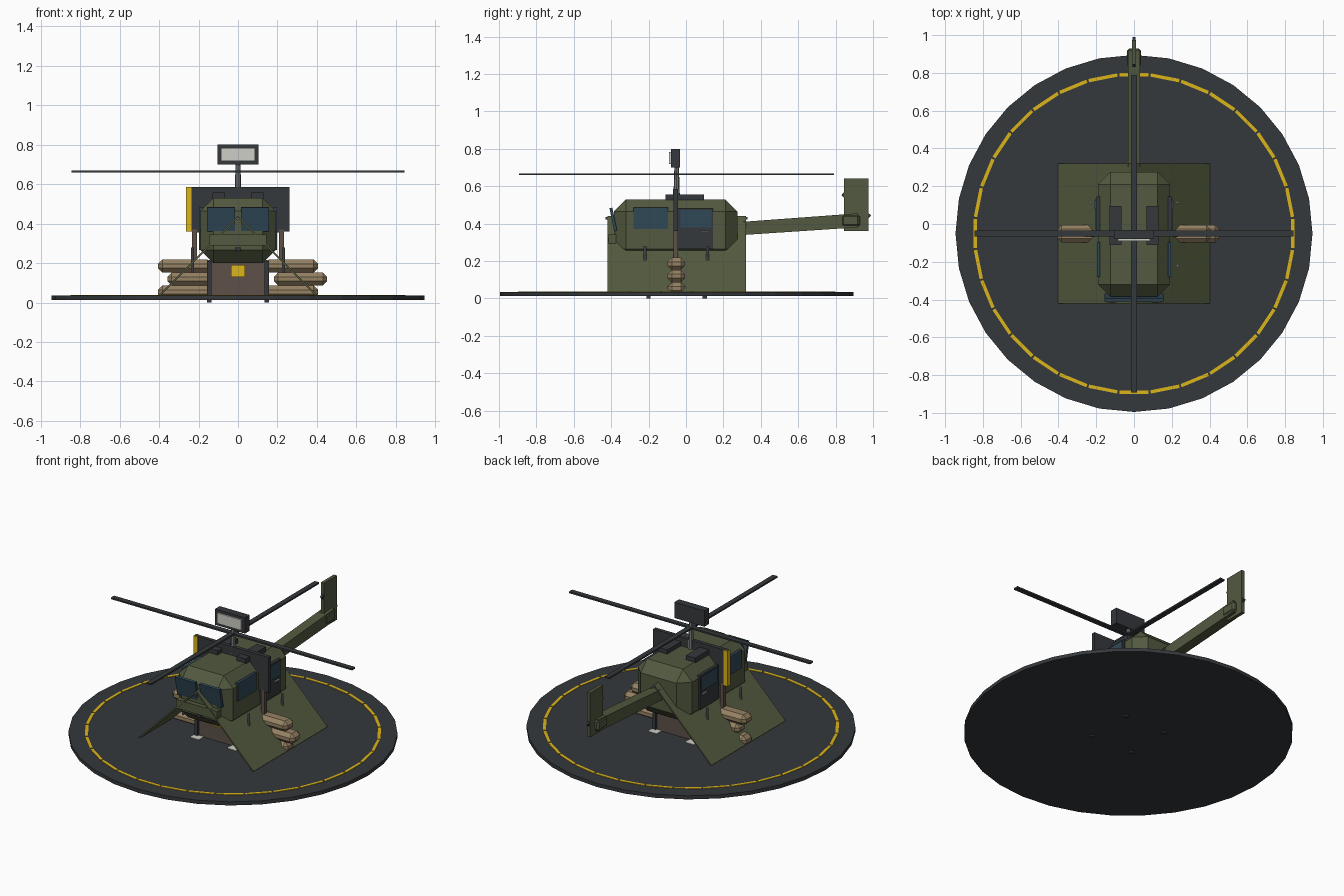
import bpy, bmesh, math
from mathutils import Matrix

if "Cube" in bpy.data.objects:
    bpy.data.objects.remove(bpy.data.objects["Cube"])

CY = -0.05  # y of the pad and rotor axis


def material(name, rgb):
    m = bpy.data.materials.new(name)
    m.diffuse_color = (*rgb, 1)
    m.use_nodes = True
    m.node_tree.nodes["Principled BSDF"].inputs["Base Color"].default_value = m.diffuse_color
    return m


GREEN = material("olive_paint", (0.085, 0.10, 0.05))
CLOTH = material("tarp_cloth", (0.09, 0.105, 0.05))
DARK = material("dark_metal", (0.035, 0.04, 0.045))
STEEL = material("steel", (0.18, 0.19, 0.20))
GLASS = material("blue_glass", (0.03, 0.065, 0.095))
YELLOW = material("yellow_paint", (0.72, 0.46, 0.01))
WHITE = material("pale_paint", (0.62, 0.62, 0.57))
BROWN = material("brown_board", (0.11, 0.08, 0.065))
SAND = material("sand_cloth", (0.30, 0.22, 0.125))


def finish(name, bm, mat):
    bmesh.ops.recalc_face_normals(bm, faces=bm.faces)
    me = bpy.data.meshes.new(name)
    bm.to_mesh(me)
    bm.free()
    me.materials.append(mat)
    ob = bpy.data.objects.new(name, me)
    bpy.context.collection.objects.link(ob)
    return ob


def box(name, x, y, z, mat, bevel=0, rot=None):
    """Box from (min, max) ranges, with optional chamfer and rotation about its centre."""
    size = [b - a for a, b in (x, y, z)]
    mid = [(a + b) / 2 for a, b in (x, y, z)]
    bm = bmesh.new()
    bmesh.ops.create_cube(bm, size=1)
    bmesh.ops.scale(bm, vec=size, verts=bm.verts)
    if bevel:
        bmesh.ops.bevel(bm, geom=bm.edges[:], offset=bevel, segments=1, affect='EDGES')
    ob = finish(name, bm, mat)
    ob.location = mid
    if rot:
        ob.rotation_euler = rot
    return ob


def pole(name, x, y, z, r, mat, sides=8, r2=None, rot=None):
    bm = bmesh.new()
    bmesh.ops.create_cone(bm, cap_ends=True, segments=sides, radius1=r,
                          radius2=r if r2 is None else r2, depth=z[1] - z[0])
    ob = finish(name, bm, mat)
    ob.location = (x, y, (z[0] + z[1]) / 2)
    if rot:
        ob.rotation_euler = rot
    return ob


def prism(name, pts, lo, hi, mat, axis):
    """Closed profile extruded along x (profile is y,z) or y (profile is x,z)."""
    bm = bmesh.new()
    put = (lambda a, b, t: (t, a, b)) if axis == 'x' else (lambda a, b, t: (a, t, b))
    f = bm.faces.new([bm.verts.new(put(a, b, lo)) for a, b in pts])
    new = bmesh.ops.extrude_face_region(bm, geom=[f])['geom']
    bmesh.ops.translate(bm, verts=[v for v in new if isinstance(v, bmesh.types.BMVert)],
                        vec=put(0, 0, hi - lo))
    return finish(name, bm, mat)


def mirrored(x, s):
    return tuple(sorted((x[0] * s, x[1] * s)))


# Landing pad with dashed yellow ring and plain stripes
pole("landing_pad", 0, CY, (0.012, 0.035), 0.945, DARK, 32)
bm = bmesh.new()
for i in range(32):
    m = (Matrix.Translation((0, CY, 0.0355)) @ Matrix.Rotation(math.tau * i / 32, 4, 'Z')
         @ Matrix.Translation((0.84, 0, 0)) @ Matrix.Diagonal((0.018, 0.155, 0.005, 1)))
    bmesh.ops.create_cube(bm, size=1, matrix=m)
finish("pad_ring_dashes", bm, YELLOW)
for s in (-1, 1):
    box("pad_stripe", mirrored((0.1, 0.16), s), (CY - 0.2, CY + 0.2), (0.03, 0.038), WHITE)

# Base under the cabin
box("base_block", (-0.15, 0.15), (CY - 0.15, CY + 0.15), (0.02, 0.215), BROWN)
box("base_marker", (-0.035, 0.035), (CY - 0.158, CY - 0.145), (0.13, 0.19), YELLOW)
for s in (-1, 1):
    for t in (-1, 1):
        y = CY + t * 0.15
        box("base_post", mirrored((0.135, 0.157), s), (y - 0.011, y + 0.011), (0, 0.21), DARK)

# Tent tarp, ridge pole and stakes
prism("tent_tarp", [(-0.403, 0.025), (0, 0.428), (0.403, 0.025), (0.403, 0.037), (0, 0.44),
                    (-0.403, 0.037)], -0.42, 0.32, CLOTH, 'y')
pole("ridge_pole", 0, CY, (-0.38, 0.38), 0.007, STEEL, rot=(math.pi / 2, 0, 0)).location.z = 0.428
for s in (-1, 1):
    for y in (-0.22, 0.115):
        pole("tarp_stake", s * 0.23, y, (0.15, 0.28), 0.008, STEEL)

# Stacked sandbags, middle row shifted
for row, shift in enumerate((0, 0.047, 0)):
    z = 0.02 + row * 0.066
    for s in (-1, 1):
        c = s * 0.27 + shift
        box("sandbag", (c - 0.135, c + 0.135), (CY - 0.048, CY + 0.045), (z, z + 0.066), SAND, 0.022)

# Cabin
box("cabin", (-0.19, 0.19), (-0.385, 0.275), (0.2, 0.53), GREEN, 0.065)
box("nose_ledge", (-0.145, 0.145), (-0.415, -0.375), (0.29, 0.345), GREEN)
box("nose_lamp", (-0.016, 0.016), (-0.395, -0.37), (0.262, 0.278), DARK)
for s in (-1, 1):
    box("windshield", mirrored((0.014, 0.157), s), (-0.397, -0.381), (0.36, 0.485), GLASS,
        rot=(0.2, 0, 0))
    box("side_window", mirrored((0.18, 0.197), s), (-0.28, -0.095), (0.37, 0.485), GLASS)
    box("cabin_door", mirrored((0.18, 0.198), s), (-0.05, 0.145), (0.265, 0.48), DARK)
    box("door_window", mirrored((0.185, 0.203), s), (-0.03, 0.135), (0.38, 0.472), GLASS)
    box("door_handle", mirrored((0.19, 0.21), s), (0.08, 0.125), (0.355, 0.363), STEEL)
    box("roof_intake", mirrored((0.065, 0.13), s), (-0.11, 0.095), (0.52, 0.557), DARK)
    # Posts carrying the cross panel
    box("panel_post", mirrored((0.208, 0.232), s), (CY - 0.018, CY + 0.008), (0.14, 0.37), BROWN)

# Cross panel with yellow edge
box("cross_panel", (-0.26, 0.26), (CY - 0.017, CY + 0.007), (0.36, 0.585), DARK)
box("panel_edge_strip", (-0.263, -0.235), (CY - 0.02, CY + 0.01), (0.36, 0.585), YELLOW)

# Mast, rotor and sign box
pole("rotor_mast", 0, CY, (0.52, 0.71), 0.018, STEEL, 8, 0.012)
box("rotor_blade_x", (-0.845, 0.845), (CY - 0.016, CY + 0.016), (0.659, 0.669), DARK)
box("rotor_blade_y", (-0.016, 0.016), (CY - 0.843, CY + 0.84), (0.659, 0.669), DARK)
box("sign_box", (-0.105, 0.105), (-0.08, -0.033), (0.7, 0.8), DARK)
box("sign_panel", (-0.085, 0.085), (-0.09, -0.078), (0.718, 0.784), WHITE)

# Tail boom, fin and tail rotor
prism("tail_boom", [(0.24, 0.335), (0.24, 0.405), (0.92, 0.455), (0.92, 0.38)],
      -0.031, 0.031, GREEN, 'x')
box("boom_end", (-0.036, 0.036), (0.83, 0.93), (0.383, 0.45), GREEN, 0.012)
box("tail_fin", (-0.011, 0.011), (0.845, 0.975), (0.36, 0.64), GREEN)
box("tail_rotor", (-0.007, 0.007), (0.815, 1.005), (0.485, 0.511), DARK, rot=(math.radians(-42), 0, 0))
